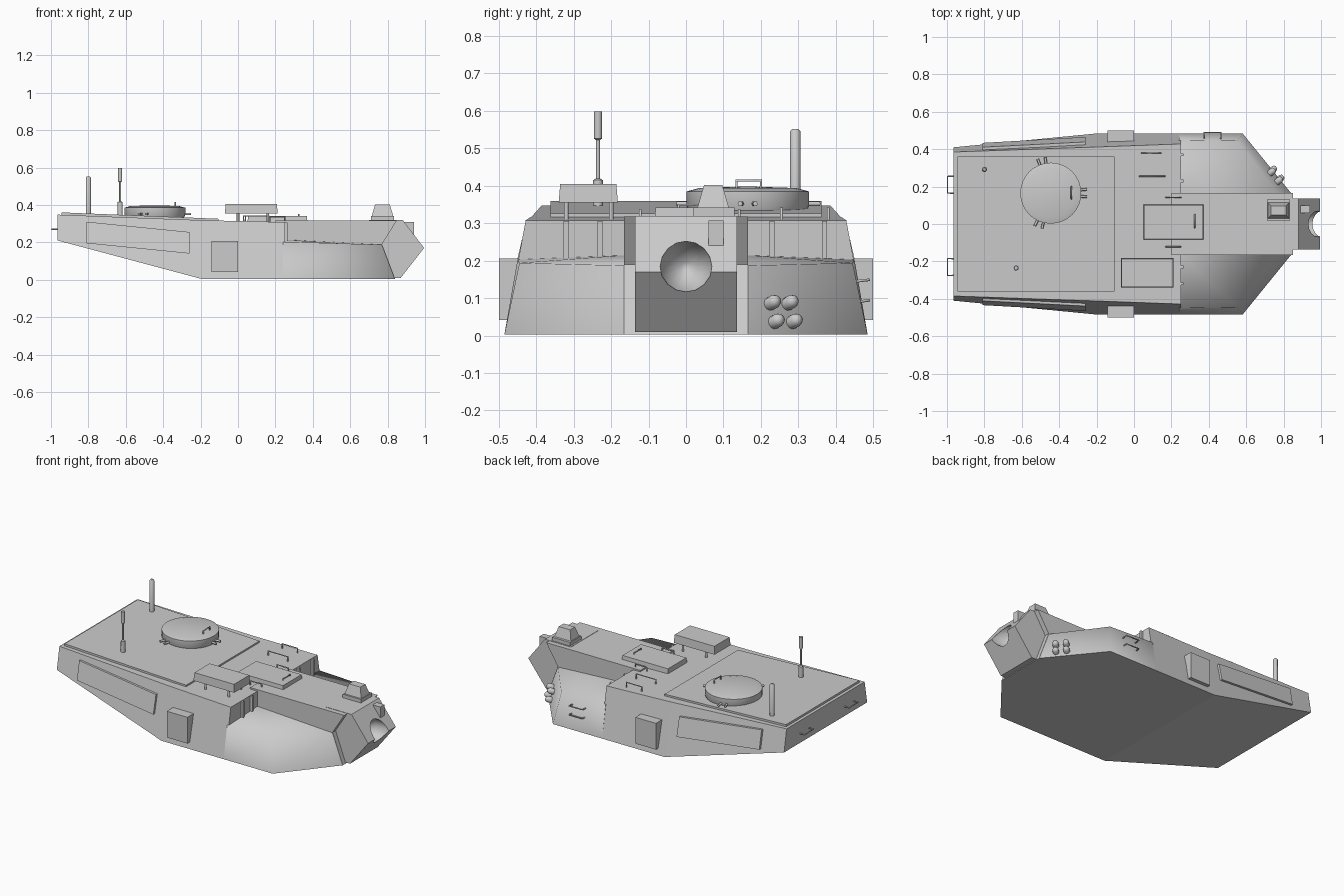
import bpy, bmesh, math
from mathutils import Vector

cube = bpy.data.objects.get("Cube")
if cube:
    bpy.data.objects.remove(cube, do_unlink=True)


def loft(name, rings, smooth=None):
    """Skin matching rings of points and cap both ends."""
    bm = bmesh.new()
    loops = [[bm.verts.new(p) for p in ring] for ring in rings]
    n = len(loops[0])
    for a, b in zip(loops, loops[1:]):
        for i in range(n):
            j = (i + 1) % n
            bm.faces.new((a[i], a[j], b[j], b[i]))
    bm.faces.new(loops[0])
    bm.faces.new(loops[-1])
    bmesh.ops.recalc_face_normals(bm, faces=bm.faces)
    mesh = bpy.data.meshes.new(name)
    bm.to_mesh(mesh)
    bm.free()
    ob = bpy.data.objects.new(name, mesh)
    bpy.context.collection.objects.link(ob)
    if smooth:
        activate(ob)
        bpy.ops.object.shade_smooth_by_angle(angle=math.radians(smooth))
    return ob


def activate(ob):
    bpy.ops.object.select_all(action='DESELECT')
    ob.select_set(True)
    bpy.context.view_layer.objects.active = ob


def box(name, lo, hi, inset=0):
    """Axis-aligned block whose top may be drawn in."""
    def ring(z, d):
        return [(lo[0] + d, lo[1] + d, z), (hi[0] - d, lo[1] + d, z),
                (hi[0] - d, hi[1] - d, z), (lo[0] + d, hi[1] - d, z)]
    return loft(name, [ring(lo[2], 0), ring(hi[2], inset)])


def side_prism(name, profile, half):
    """Extrude an x-z profile across y."""
    return loft(name, [[(x, y, z) for x, z in profile] for y in (-half, half)])


def lathe(name, profile, origin, axis=(0, 0, 1), sides=24, smooth=50):
    """Revolve radius-height pairs about an axis."""
    turn = Vector((0, 0, 1)).rotation_difference(Vector(axis))
    rings = []
    for r, h in profile:
        ring = []
        for i in range(sides):
            a = math.tau * i / sides
            ring.append(Vector(origin) + turn @ Vector((r * math.cos(a), r * math.sin(a), h)))
        rings.append(ring)
    return loft(name, rings, smooth)


def rod(name, points, r=0.004):
    curve = bpy.data.curves.new(name, 'CURVE')
    curve.dimensions = '3D'
    curve.bevel_depth = r
    curve.bevel_resolution = 1
    curve.use_fill_caps = True
    spline = curve.splines.new('POLY')
    spline.points.add(len(points) - 1)
    for p, co in zip(spline.points, points):
        p.co = (*co, 1)
    ob = bpy.data.objects.new(name, curve)
    bpy.context.collection.objects.link(ob)
    activate(ob)
    bpy.ops.object.convert(target='MESH')


def handle(name, a, b, out):
    """Grab handle standing off a surface between two feet."""
    a, b, out = Vector(a), Vector(b), Vector(out)
    rod(name, [a, a + out, b + out, b])


# Main hull with sloped sides and raised rear underside: x, low y, low z, top y, top z
STATIONS = [(-0.965, 0.41, 0.21, 0.385, 0.348),
            (-0.19, 0.485, 0.003, 0.412, 0.318),
            (0.25, 0.485, 0.003, 0.428, 0.308)]
loft("turret_hull", [[(x, -yb, zb), (x, yb, zb), (x, yt, zt), (x, -yt, zt)]
                     for x, yb, zb, yt, zt in STATIONS])

# Raised rear roof plate
loft("rear_roof_plate", [[(x, -0.362, z - 0.03), (x, 0.362, z - 0.03),
                          (x, 0.362, z), (x, -0.362, z)]
                         for x, z in ((-0.945, 0.36), (-0.105, 0.326))])

# Central gun housing and wedge-shaped mantlet
side_prism("gun_housing", [(0.2, 0.003), (0.84, 0.003), (0.77, 0.19),
                           (0.85, 0.318), (0.2, 0.318)], 0.166)
mantlet = side_prism("gun_mantlet", [(0.7, 0.01), (0.87, 0.01), (0.995, 0.17),
                                     (0.88, 0.32), (0.7, 0.32)], 0.136)

# Gun opening cut into the mantlet
cutter = lathe("bore_cutter", [(0.012, 0), (0.066, 0.06), (0.074, 0.25)],
               (0.85, 0, 0.185), (1, 0, 0), 16)
cutter.hide_render = True
activate(mantlet)
cut = mantlet.modifiers.new("bore", 'BOOLEAN')
cut.object = cutter
cut.solver = 'EXACT'
bpy.ops.object.modifier_apply(modifier=cut.name)
bpy.data.objects.remove(cutter, do_unlink=True)


def hull_side(x, z):
    """Half width of the hull at a given length and height."""
    a, b = STATIONS[:2] if x < STATIONS[1][0] else STATIONS[1:]
    t = (x - a[0]) / (b[0] - a[0])
    yb, zb, yt, zt = [p + (q - p) * t for p, q in zip(a[1:], b[1:])]
    return yb + (yt - yb) * (z - zb) / (zt - zb)


for s, label in ((1, "left"), (-1, "right")):
    # Low sloping front cheek
    loft(label + "_cheek", [
        [(0.24, s * 0.16, 0.003), (0.24, s * 0.485, 0.003),
         (0.58, s * 0.485, 0.003), (0.84, s * 0.165, 0.003)],
        [(0.24, s * 0.16, 0.215), (0.24, s * 0.45, 0.203),
         (0.55, s * 0.445, 0.194), (0.77, s * 0.165, 0.187)]], 85)

    # Slim panel lying on the rear side
    corners = [(-0.81, 0.195), (-0.26, 0.14), (-0.26, 0.255), (-0.81, 0.31)]
    loft(label + "_side_panel", [[(x, s * (hull_side(x, z) + d), z) for x, z in corners]
                                 for d in (-0.01, 0.014)])

    # Upright equipment box
    box(label + "_side_box", (-0.142, min(s * 0.43, s * 0.5), 0.042),
        (0, max(s * 0.43, s * 0.5), 0.206))

    # Rear grab handle and step brackets
    y = 0.21 if s > 0 else -0.23
    handle(label + "_rear_handle", (-0.96, y - 0.045, 0.27),
           (-0.96, y + 0.045, 0.27), (-0.036, 0, 0))
    for y in (0.23, 0.32, 0.37):
        if (s, y) != (1, 0.32) and (s, y) != (-1, 0.37):
            box(label + "_step_bracket", (0.245, s * y - 0.007, 0.205),
                (0.265, s * y + 0.007, 0.306))

# Cupola with periscope stubs
lathe("cupola", [(0.15, 0.32), (0.163, 0.345), (0.163, 0.385), (0.13, 0.394), (0.01, 0.398)],
      (-0.445, 0.165, 0), sides=32)
for base in (0, 105, 250):
    for off in (-6, 6):
        a = math.radians(base + off)
        d = Vector((math.cos(a), math.sin(a), 0))
        c = Vector((-0.445, 0.165, 0.352))
        rod("cupola_stub", [c + d * 0.15, c + d * 0.195], 0.007)
handle("cupola_handle", (-0.335, 0.135, 0.39), (-0.335, 0.2, 0.39), (0, 0, 0.024))

# Raised sight cover on short legs
box("sight_cover", (-0.07, -0.34, 0.355), (0.212, -0.182, 0.405), 0.004)
for x in (0.0, 0.16):
    for y in (-0.32, -0.2):
        rod("sight_leg", [(x, y, 0.3), (x, y, 0.36)], 0.007)

# Low roof hatch and its handle
box("roof_hatch", (0.05, -0.085, 0.3), (0.372, 0.105, 0.342), 0.004)
handle("hatch_handle", (0.325, -0.02, 0.337), (0.325, 0.05, 0.337), (0, 0, 0.012))

# Forward sight on the gun housing and small aiming block
box("front_sight_base", (0.71, 0.02, 0.31), (0.835, 0.13, 0.342))
box("front_sight", (0.715, 0.03, 0.34), (0.83, 0.115, 0.402), 0.018)
box("aiming_block", (0.88, 0.06, 0.24), (0.942, 0.1, 0.308))

# Mast and whip aerial
lathe("rear_mast", [(0.014, 0.33), (0.014, 0.545), (0.008, 0.552)], (-0.8, 0.292, 0), sides=12)
lathe("whip_aerial", [(0.014, 0.33), (0.013, 0.415), (0.005, 0.42), (0.005, 0.522),
                      (0.011, 0.526), (0.011, 0.598)], (-0.63, -0.235, 0), sides=12)

# Smoke dischargers on the left cheek
out = Vector((0.72, 0.6, 0.34)).normalized()
for y, z in ((0.225, 0.085), (0.272, 0.085), (0.235, 0.035), (0.283, 0.035)):
    x = 0.84 - (y - 0.165) * 0.81 - z * 0.3
    lathe("smoke_discharger", [(0.013, -0.03), (0.018, 0), (0.018, 0.02), (0.013, 0.031),
                               (0.003, 0.035)], Vector((x, y, z)), out, 12)

# Grab handles on the left side and roof
for z in (0.09, 0.145):
    handle("side_handle", (0.375, 0.455, z), (0.465, 0.455, z), (0, 0.034, 0.004))
handle("roof_handle", (0.04, 0.38, 0.305), (0.145, 0.38, 0.305), (0, 0, 0.035))
handle("roof_handle", (0.03, 0.255, 0.305), (0.165, 0.255, 0.305), (0, 0, 0.035))
for y in (0.142, -0.122):
    handle("hatch_rail", (0.17, y, 0.305), (0.25, y, 0.305), (0, 0, 0.03))
